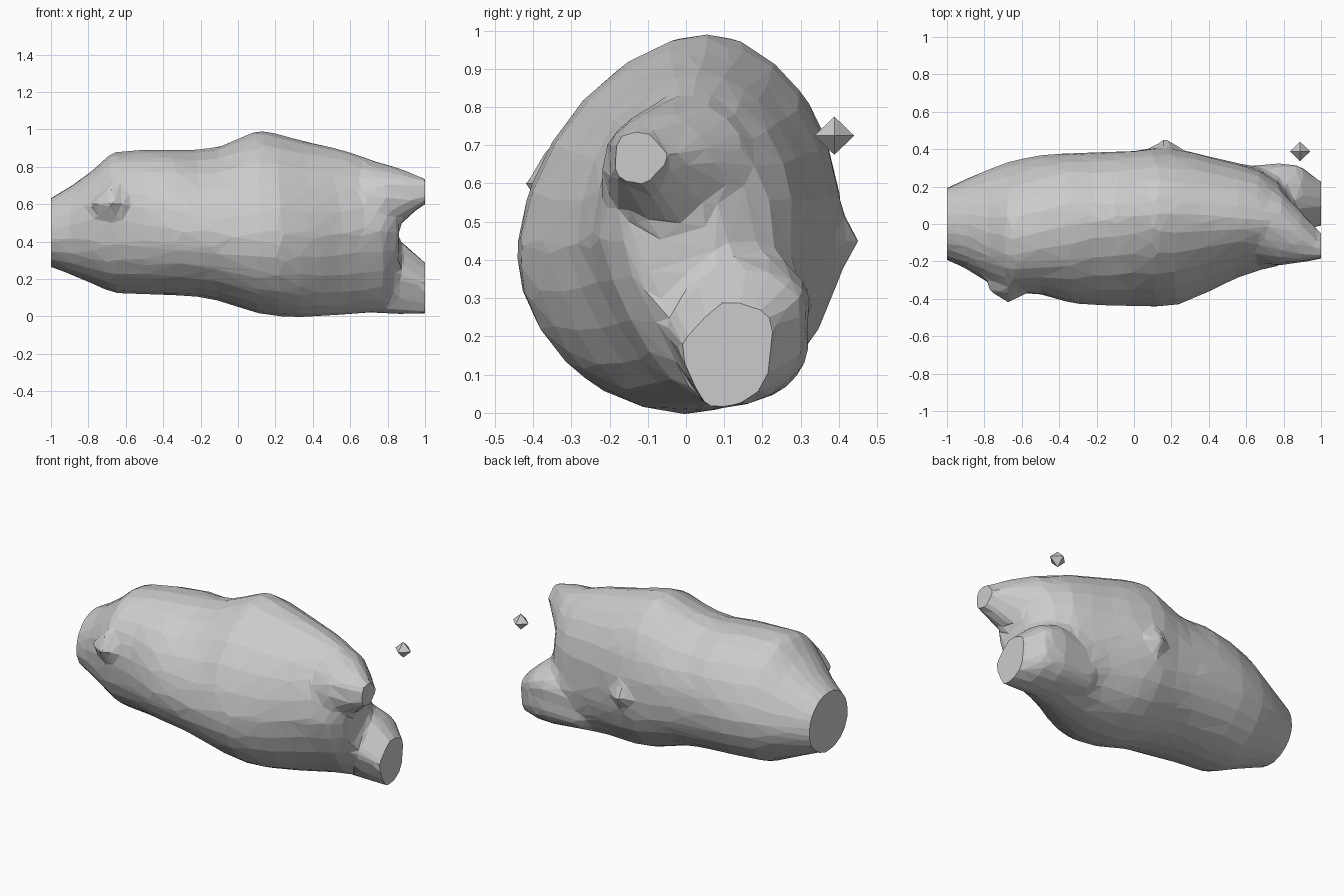
import bpy, bmesh, math

SIDES = 24


def ring(x, zb, zt, yl, yr, zc, ytop, ybot):
    """Lopsided oval: widest at height zc, crown at ytop, keel at ybot."""
    boxy = 0.95 if x < -0.3 else 1.15   # left end has a squarer crown
    pts = []
    for i in range(SIDES):
        a = 2 * math.pi * i / SIDES
        c, s = math.cos(a), math.sin(a)
        upper = s > 0
        w = abs(c) ** (boxy if upper else 1.0)
        y = (yr if c > 0 else yl) * w
        y += (ytop if upper else ybot) * abs(s)
        z = zc + s * ((zt - zc) if upper else (zc - zb))
        pts.append((x, y, z))
    return pts


def loft(name, sections):
    bm = bmesh.new()
    rings = [[bm.verts.new(p) for p in ring(*s)] for s in sections]
    for a, b in zip(rings, rings[1:]):
        for i in range(SIDES):
            j = (i + 1) % SIDES
            bm.faces.new((a[i], a[j], b[j], b[i]))
    bm.faces.new(rings[0])
    bm.faces.new(rings[-1])
    return finish(name, bm)


def finish(name, bm):
    bmesh.ops.recalc_face_normals(bm, faces=bm.faces)
    me = bpy.data.meshes.new(name)
    bm.to_mesh(me)
    bm.free()
    ob = bpy.data.objects.new(name, me)
    bpy.context.collection.objects.link(ob)
    return ob


def diamond(name, centre, radii):
    bm = bmesh.new()
    tips = []
    for k in range(3):
        for sign in (-1, 1):
            p = list(centre)
            p[k] += sign * radii[k]
            tips.append(bm.verts.new(p))
    bmesh.ops.convex_hull(bm, input=tips)
    return finish(name, bm)


# Main lump: x, bottom, top, y min, y max, widest height, crown y, keel y
body = loft("body", [
    (-1.10, 0.27, 0.57, -0.15, 0.15, 0.44, 0.00, 0.00),
    (-1.00, 0.265, 0.635, -0.195, 0.195, 0.44, 0.00, 0.00),
    (-0.89, 0.22, 0.70, -0.245, 0.245, 0.45, -0.02, 0.00),
    (-0.78, 0.175, 0.78, -0.31, 0.295, 0.46, -0.05, 0.00),
    (-0.67, 0.125, 0.88, -0.36, 0.335, 0.47, -0.07, 0.00),
    (-0.50, 0.117, 0.893, -0.375, 0.37, 0.47, -0.03, 0.00),
    (-0.33, 0.112, 0.893, -0.425, 0.38, 0.46, 0.01, 0.00),
    (-0.22, 0.105, 0.893, -0.435, 0.385, 0.45, 0.02, 0.00),
    (-0.11, 0.085, 0.905, -0.44, 0.385, 0.44, 0.03, 0.00),
    (0.00, 0.05, 0.95, -0.44, 0.39, 0.43, 0.05, 0.00),
    (0.11, 0.015, 1.00, -0.445, 0.405, 0.43, 0.055, 0.00),
    (0.22, 0.00, 0.975, -0.44, 0.40, 0.43, 0.055, 0.00),
    (0.33, -0.005, 0.945, -0.395, 0.38, 0.43, 0.05, 0.00),
    (0.44, 0.00, 0.92, -0.345, 0.35, 0.43, 0.04, 0.02),
    (0.55, 0.005, 0.895, -0.29, 0.325, 0.44, 0.03, 0.05),
    (0.67, 0.015, 0.855, -0.25, 0.29, 0.45, 0.02, 0.08),
    (0.78, 0.02, 0.815, -0.225, 0.22, 0.46, 0.00, 0.10),
    (0.86, 0.10, 0.70, -0.16, 0.09, 0.46, -0.03, 0.11),
])

# Short upper prong and thicker lower prong; both run past x = 1 and are trimmed
upper = loft("upper_prong", [
    (0.66, 0.42, 0.84, -0.21, 0.20, 0.62, 0.02, 0.00),
    (0.78, 0.44, 0.82, -0.225, 0.18, 0.64, 0.00, 0.00),
    (0.89, 0.51, 0.785, -0.20, 0.08, 0.66, -0.05, -0.05),
    (1.00, 0.60, 0.74, -0.17, -0.04, 0.67, -0.1, -0.1),
    (1.10, 0.64, 0.70, -0.14, -0.07, 0.67, -0.1, -0.1),
])
lower = loft("lower_prong", [
    (0.52, 0.04, 0.36, -0.06, 0.29, 0.20, 0.10, 0.08),
    (0.78, 0.013, 0.44, -0.07, 0.315, 0.24, 0.10, 0.08),
    (0.89, 0.01, 0.39, -0.05, 0.30, 0.23, 0.11, 0.07),
    (1.00, 0.01, 0.29, -0.02, 0.21, 0.17, 0.10, 0.06),
    (1.10, 0.01, 0.25, 0.00, 0.17, 0.15, 0.10, 0.06),
])
# Shallow pointed nubs on the front and back flanks
front_nub = diamond("front_nub", (-0.67, -0.345, 0.60), (0.13, 0.085, 0.13))
back_nub = diamond("back_nub", (0.17, 0.36, 0.45), (0.14, 0.11, 0.16))

# Merge into one blended skin with coarse facets
parts = (upper, lower, front_nub, back_nub)
for part in parts:
    mod = body.modifiers.new("join_" + part.name, 'BOOLEAN')
    mod.operation = 'UNION'
    mod.solver = 'EXACT'
    mod.object = part
remesh = body.modifiers.new("blend", 'REMESH')
remesh.mode = 'VOXEL'
remesh.voxel_size = 0.025
smooth = body.modifiers.new("soften", 'SMOOTH')
smooth.factor = 0.5
smooth.iterations = 8
facets = body.modifiers.new("facets", 'DECIMATE')
facets.ratio = 0.05
bpy.context.view_layer.update()
merged = bpy.data.meshes.new_from_object(
    body.evaluated_get(bpy.context.evaluated_depsgraph_get()))
body.modifiers.clear()
body.data = merged
for part in parts:
    bpy.data.objects.remove(part)

# Trim both ends flat at x = -1 and x = 1
bm = bmesh.new()
bm.from_mesh(merged)
for side in (-1, 1):
    cut = bmesh.ops.bisect_plane(
        bm, geom=bm.verts[:] + bm.edges[:] + bm.faces[:],
        plane_co=(side, 0, 0), plane_no=(side, 0, 0), clear_outer=True)
    rim = [e for e in cut['geom_cut'] if isinstance(e, bmesh.types.BMEdge)]
    bmesh.ops.holes_fill(bm, edges=rim, sides=0)
bmesh.ops.recalc_face_normals(bm, faces=bm.faces)
for f in bm.faces:
    f.smooth = False
bm.to_mesh(merged)
bm.free()

# Small loose chip floating off the back
diamond("loose_chip", (0.888, 0.388, 0.725), (0.054, 0.052, 0.05))
